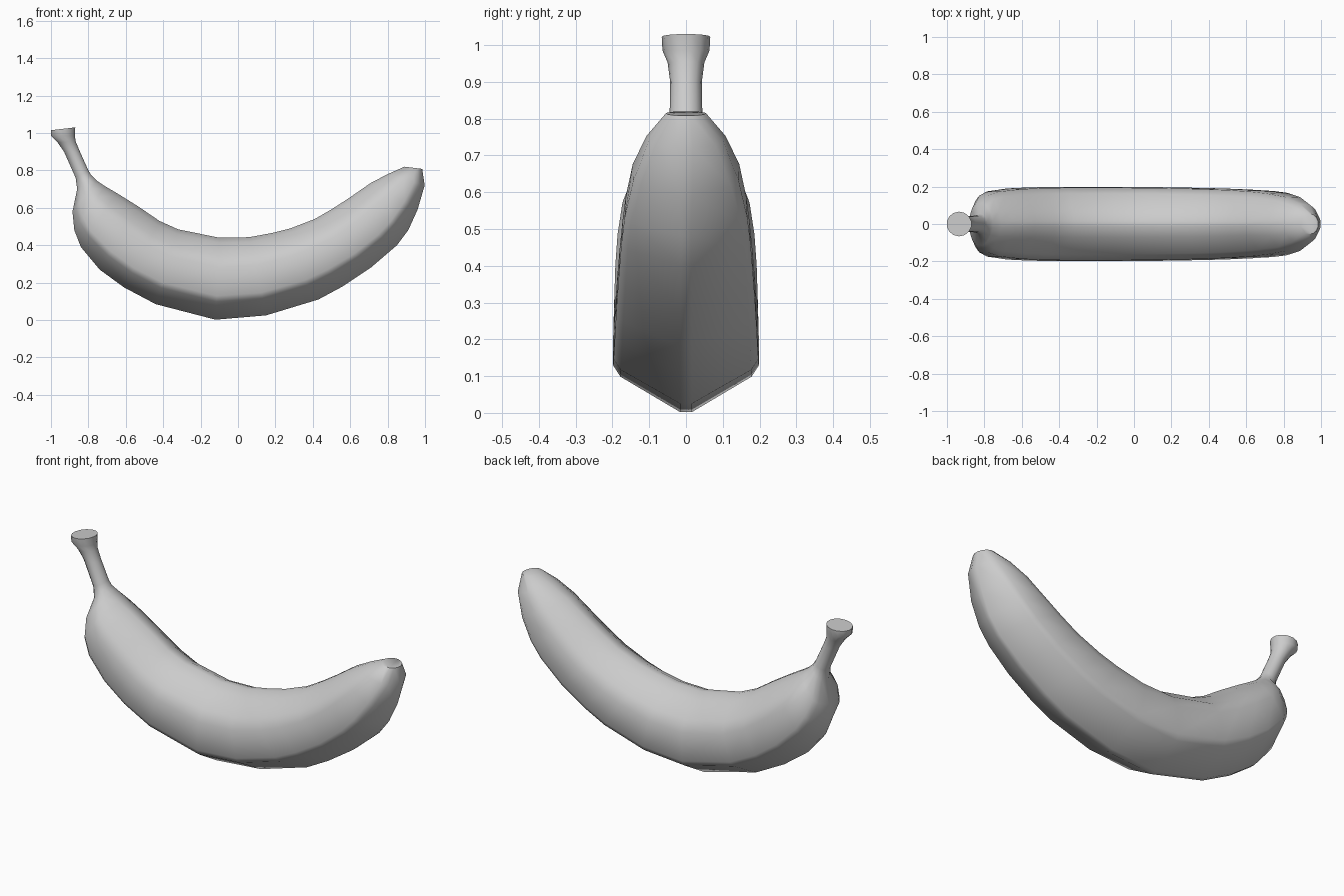
import bpy, bmesh, math

if "Cube" in bpy.data.objects:
    bpy.data.objects.remove(bpy.data.objects["Cube"])

# Lengthwise sections: outer x, outer z, inner x, inner z, half width, roundness
SECTIONS = [
    (.985, .808, .89, .82, .055, 1), (.998, .72, .80, .78, .108, .6),
    (.96, .59, .71, .733, .147, .25), (.91, .48, .59, .65, .167, 0),
    (.85, .40, .50, .592, .176, 0), (.71, .28, .41, .54, .184, 0),
    (.56, .18, .28, .49, .190, 0), (.43, .11, .18, .465, .193, 0),
    (.15, .025, .06, .443, .197, 0), (-.12, .002, -.10, .44, .198, 0),
    (-.44, .085, -.32, .485, .198, 0), (-.61, .175, -.42, .53, .196, 0),
    (-.74, .27, -.53, .605, .190, 0), (-.84, .39, -.65, .68, .176, .1),
    (-.875, .48, -.71, .715, .156, .3), (-.885, .58, -.755, .745, .115, .6),
    (-.86, .70, -.785, .775, .055, 1), (-.868, .76, -.80, .80, .045, 1),
    (-.93, .90, -.845, .90, .043, 1), (-.965, .95, -.868, .955, .050, 1),
    (-1.0, .985, -.872, .985, .064, 1), (-1.0, 1.015, -.87, 1.03, .066, 1),
]

# Half of the keeled body cross-section: (outer-to-inner fraction, width fraction)
KEELED = [(0, .08), (.22, .90), (.29, 1), (.64, .98), (.78, .82), (.94, .36), (1, .08)]
N = len(KEELED)


def half_profile(roundness):
    points = []
    for i, (t, w) in enumerate(KEELED):
        a = math.pi * (i + .5) / N
        rt = .5 - .5 * math.cos(a) / math.cos(math.pi / (2 * N))
        rw = math.sin(a)
        points.append((t + (rt - t) * roundness, w + (rw - w) * roundness))
    return points


# Loft the peel and stem as one skin
bm = bmesh.new()
rings = []
for ox, oz, ix, iz, width, roundness in SECTIONS:
    half = half_profile(roundness)
    loop = half + [(t, -w) for t, w in reversed(half)]
    rings.append([bm.verts.new((ox + (ix - ox) * t, w * width, oz + (iz - oz) * t))
                  for t, w in loop])
for a, b in zip(rings, rings[1:]):
    for i in range(2 * N):
        j = (i + 1) % (2 * N)
        bm.faces.new((a[i], a[j], b[j], b[i]))

# Flat caps on the tip and the stem
bm.faces.new(rings[0])
bm.faces.new(rings[-1])
bmesh.ops.recalc_face_normals(bm, faces=bm.faces)

mesh = bpy.data.meshes.new("banana")
bm.to_mesh(mesh)
bm.free()
banana = bpy.data.objects.new("banana", mesh)
bpy.context.collection.objects.link(banana)
bpy.context.view_layer.objects.active = banana
banana.select_set(True)
bpy.ops.object.shade_smooth_by_angle(angle=math.radians(50))
